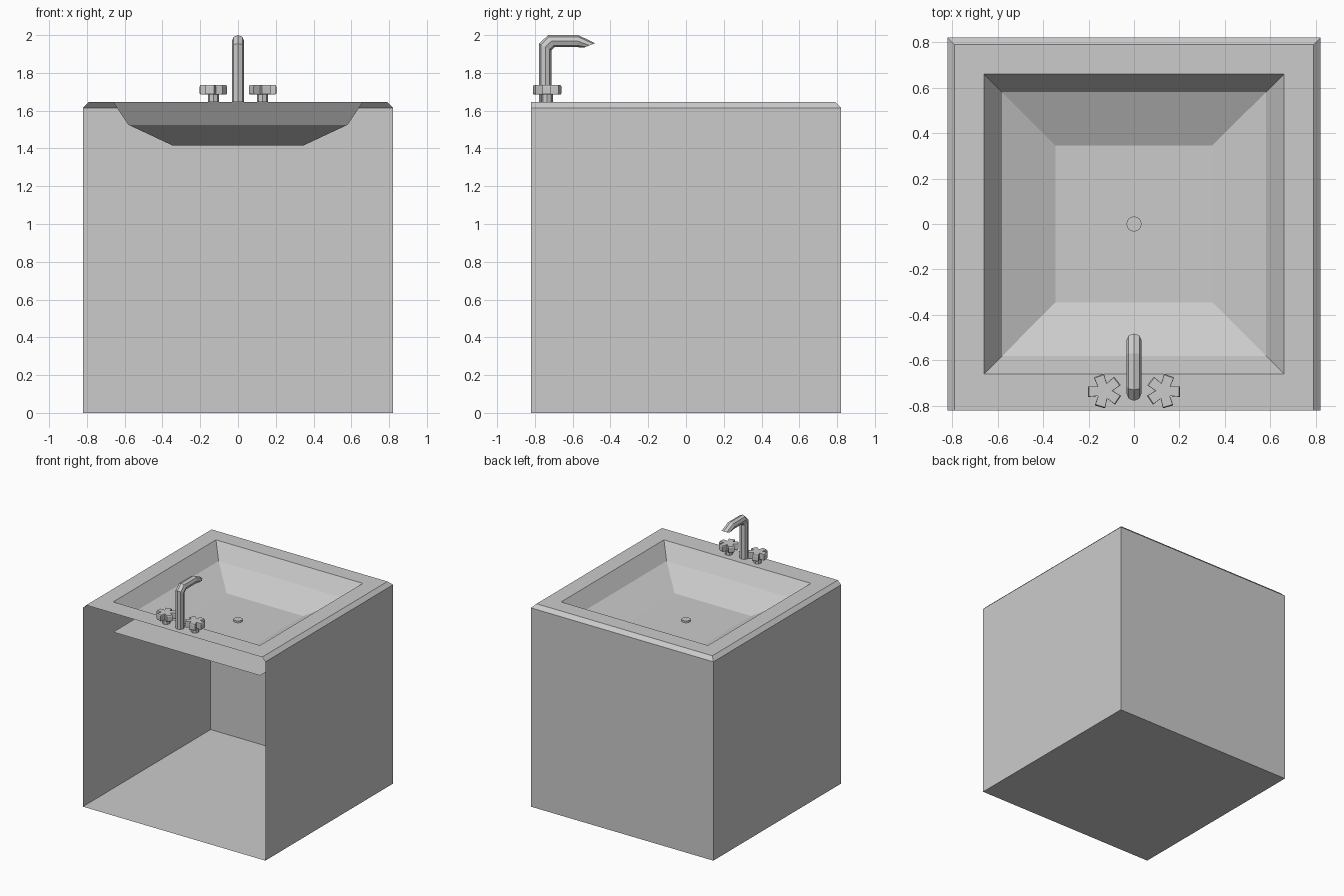
import bpy, bmesh
from math import sin, cos, pi, radians
from mathutils import Vector

if "Cube" in bpy.data.objects:
    bpy.data.objects.remove(bpy.data.objects["Cube"])


def finish(bm, name, recalc=True):
    if recalc:
        bmesh.ops.recalc_face_normals(bm, faces=bm.faces[:])
    mesh = bpy.data.meshes.new(name)
    bm.to_mesh(mesh)
    bm.free()
    ob = bpy.data.objects.new(name, mesh)
    bpy.context.collection.objects.link(ob)
    return ob


def bridge(bm, a, b, skip=()):
    n = len(a)
    for i in range(n):
        if i not in skip:
            j = (i + 1) % n
            bm.faces.new((a[i], a[j], b[j], b[i]))


# Cabinet: open-front box, chamfered rim and stepped basin as stacked rings
def rect(bm, x, y0, y1, z):
    return [bm.verts.new(p) for p in ((-x, y0, z), (x, y0, z), (x, y1, z), (-x, y1, z))]


bm = bmesh.new()
levels = [(0.82, -0.82, 0.82, 0.0), (0.82, -0.82, 0.82, 1.615),
          (0.79, -0.82, 0.79, 1.645), (0.66, -0.66, 0.66, 1.645),
          (0.58, -0.58, 0.58, 1.525), (0.345, -0.345, 0.345, 1.415)]
rings = [rect(bm, *l) for l in levels]
for k in range(len(rings) - 1):
    bridge(bm, rings[k], rings[k + 1], skip=(0,) if k < 2 else ())
bm.faces.new(rings[0][::-1])
bm.faces.new(rings[-1])
finish(bm, "cabinet_and_basin", recalc=False)

# Panel under the basin
bm = bmesh.new()
bm.faces.new(rect(bm, 0.66, -0.66, 0.66, 1.40))
finish(bm, "under_basin_panel", recalc=False)


# Upright prism from layers of (outline, scale, z)
def prism(name, outline, layers, cx, cy):
    bm = bmesh.new()
    rs = [[bm.verts.new((cx + x * s, cy + y * s, z)) for x, y in outline] for s, z in layers]
    for a, b in zip(rs, rs[1:]):
        bridge(bm, a, b)
    bm.faces.new(rs[0][::-1])
    bm.faces.new(rs[-1])
    return finish(bm, name)


def circle(r, n):
    return [(r * cos(2 * pi * i / n), r * sin(2 * pi * i / n)) for i in range(n)]


# Drain plug
prism("drain", circle(0.033, 16), [(1, 1.415), (1, 1.43)], 0, 0)

# Tap spout: octagonal tube given by outer and inner outline points (y, z)
bm = bmesh.new()
sections = [((-0.778, 1.645), (-0.712, 1.645)), ((-0.778, 1.955), (-0.712, 1.92)),
            ((-0.73, 2.0), (-0.695, 1.936)), ((-0.57, 2.0), (-0.575, 1.936)),
            ((-0.482, 1.957), (-0.54, 1.934))]
tube = []
for o, i in sections:
    o, i = Vector((0, *o)), Vector((0, *i))
    mid, half = (o + i) / 2, (o - i) / 2
    tube.append([bm.verts.new(mid + half * cos(a) + Vector((0.033 * sin(a), 0, 0)))
                 for a in (2 * pi * k / 8 for k in range(8))])
for a, b in zip(tube, tube[1:]):
    bridge(bm, a, b)
bm.faces.new(tube[0])
bm.faces.new(tube[-1])
finish(bm, "tap_spout")

# Tap handles: five-armed knobs on short stems, mirrored left and right
for side, label in ((-1, "left"), (1, "right")):
    star = []
    for k in range(5):
        base = 110 + 72 * k
        for da, r in ((-18, 0.076), (18, 0.076), (36, 0.036)):
            a = radians(base + da)
            star.append((-side * r * cos(a), r * sin(a)))
    cx, cy = side * 0.13, -0.735
    prism(label + "_handle", star, [(0.94, 1.685), (1, 1.693), (1, 1.727), (0.94, 1.735)], cx, cy)
    prism(label + "_handle_stem", circle(0.03, 8), [(1, 1.645), (1, 1.69)], cx, cy)
